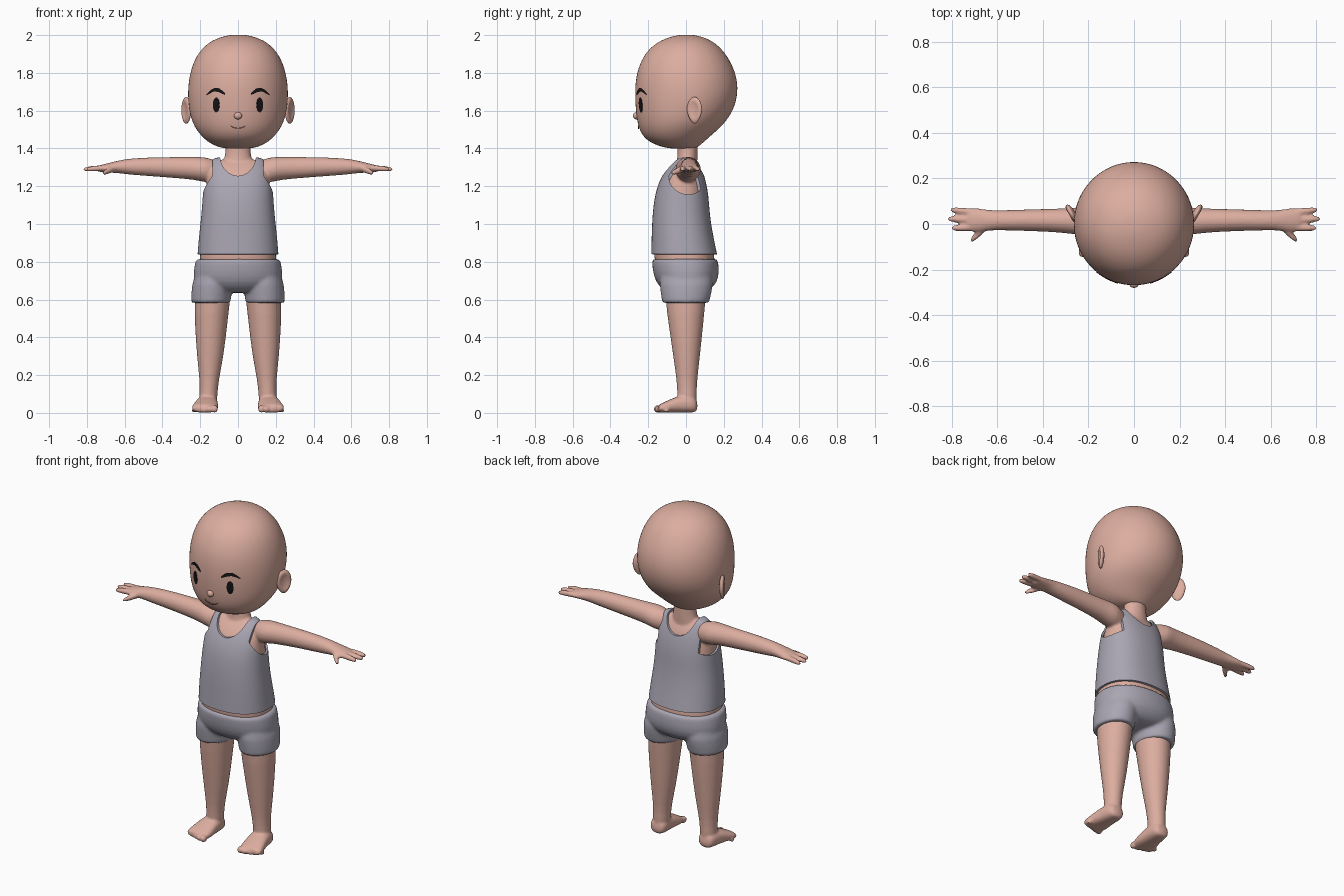
import bpy, bmesh, math
from mathutils import Vector, Matrix
from mathutils.bvhtree import BVHTree

cube = bpy.data.objects.get("Cube")
if cube:
    bpy.data.objects.remove(cube, do_unlink=True)


def material(name, rgb):
    m = bpy.data.materials.new(name)
    m.use_nodes = True
    m.diffuse_color = (*rgb, 1)
    bsdf = next(n for n in m.node_tree.nodes if n.type == 'BSDF_PRINCIPLED')
    bsdf.inputs["Base Color"].default_value = (*rgb, 1)
    bsdf.inputs["Roughness"].default_value = 0.7
    return m


SKIN = material("skin", (0.72, 0.42, 0.35))
LIP = material("lip_line", (0.36, 0.15, 0.12))
CLOTH = material("grey_cloth", (0.40, 0.38, 0.45))
BLACK = material("black", (0.008, 0.007, 0.007))


def loft(bm, axis, rings, caps=(True, True), seg=24, power=2.0, mirror=1):
    """Skin rounded cross-sections (x, y, z, radius a, radius b) along an axis."""
    loops = []
    for x, y, z, ra, rb in rings:
        loop = []
        for i in range(seg):
            t = math.tau * i / seg
            c, s = math.cos(t), math.sin(t)
            a = ra * math.copysign(abs(c) ** (2 / power), c)
            b = rb * math.copysign(abs(s) ** (2 / power), s)
            off = {'x': (0, a, b), 'y': (a, 0, b), 'z': (a, b, 0)}[axis]
            p = Vector((x, y, z)) + Vector(off)
            loop.append(bm.verts.new((p.x * mirror, p.y, p.z)))
        loops.append(loop)
    for lo, hi in zip(loops, loops[1:]):
        for i in range(seg):
            j = (i + 1) % seg
            bm.faces.new((lo[i], lo[j], hi[j], hi[i]))
    if caps[0]:
        bm.faces.new(loops[0])
    if caps[1]:
        bm.faces.new(loops[-1])


def ball(bm, center, radii, turn=0.0):
    mat = (Matrix.Translation(center) @ Matrix.Rotation(turn, 4, 'Z')
           @ Matrix.Diagonal((*radii, 1)))
    return bmesh.ops.create_uvsphere(bm, u_segments=20, v_segments=12, radius=1, matrix=mat)["verts"]


def finish(bm, name, mat, subsurf=0, voxel=0, thickness=0, cutters=()):
    bmesh.ops.recalc_face_normals(bm, faces=bm.faces)
    me = bpy.data.meshes.new(name)
    bm.to_mesh(me)
    bm.free()
    ob = bpy.data.objects.new(name, me)
    bpy.context.collection.objects.link(ob)
    if subsurf:
        ob.modifiers.new("subsurf", 'SUBSURF').levels = subsurf
    if thickness:
        m = ob.modifiers.new("shell", 'SOLIDIFY')
        m.thickness, m.offset = thickness, -1
    for c in cutters:
        m = ob.modifiers.new("cut", 'BOOLEAN')
        m.operation, m.object, m.solver = 'DIFFERENCE', c, 'EXACT'
    if voxel:
        m = ob.modifiers.new("blend", 'REMESH')
        m.mode, m.voxel_size = 'VOXEL', voxel
        m = ob.modifiers.new("relax", 'SMOOTH')
        m.factor, m.iterations = 0.5, 4
    # Bake the modifiers, then shade
    dg = bpy.context.evaluated_depsgraph_get()
    dg.update()
    ob_mesh = bpy.data.meshes.new_from_object(ob.evaluated_get(dg))
    ob.modifiers.clear()
    ob.data = ob_mesh
    ob_mesh.materials.clear()
    ob_mesh.materials.append(mat)
    bpy.ops.object.select_all(action='DESELECT')
    ob.select_set(True)
    bpy.context.view_layer.objects.active = ob
    bpy.ops.object.shade_smooth_by_angle(angle=math.radians(45))
    return ob


# Head
bm = bmesh.new()
head_profile = [  # z, front y, back y, half width
    (1.398, -0.06, 0.04, 0.05), (1.405, -0.12, 0.06, 0.10), (1.43, -0.19, 0.09, 0.155),
    (1.47, -0.235, 0.135, 0.20), (1.53, -0.258, 0.205, 0.242), (1.61, -0.268, 0.257, 0.262),
    (1.70, -0.272, 0.278, 0.268), (1.79, -0.265, 0.268, 0.258), (1.87, -0.237, 0.232, 0.232),
    (1.93, -0.195, 0.188, 0.192), (1.975, -0.132, 0.132, 0.135), (1.997, -0.06, 0.065, 0.065),
    (2.002, -0.02, 0.025, 0.025)]
loft(bm, 'z', [(0, (f + b) / 2, z, w, (b - f) / 2) for z, f, b, w in head_profile], seg=32)
head = finish(bm, "head", SKIN, subsurf=2)
surface = BVHTree.FromObject(head, bpy.context.evaluated_depsgraph_get())


def on_face(x, z, lift=0.003):
    hit = surface.ray_cast(Vector((x, -1, z)), Vector((0, 1, 0)))[0]
    return Vector((x, hit.y - lift, z))


def strip(name, points, side, mat):
    """Thin face plate along (x, z, half width) points, widened along side."""
    bm = bmesh.new()
    rows = [[bm.verts.new(on_face(x + side[0] * w * k, z + side[1] * w * k)) for k in (-1, 0, 1)]
            for x, z, w in points]
    for a, b in zip(rows, rows[1:]):
        for i in (0, 1):
            bm.faces.new((a[i], a[i + 1], b[i + 1], b[i]))
    ob = finish(bm, name, mat, thickness=0.004)
    return ob


# Eyes, brows and ears
for s, label in ((1, "left"), (-1, "right")):
    oval = [math.pi * i / 12 for i in range(13)]
    strip(label + "_eye", [(s * 0.116, 1.63 + 0.039 * math.cos(t), 0.0165 * math.sin(t) + 0.0005)
                           for t in oval], (1, 0), BLACK)
    brow = [(0.070, 1.688, 0.004), (0.085, 1.699, 0.009), (0.105, 1.709, 0.010),
            (0.125, 1.711, 0.009), (0.145, 1.702, 0.007), (0.166, 1.686, 0.002)]
    strip(label + "_brow", [(s * x, z, w) for x, z, w in brow], (0, 1), BLACK)

    bm = bmesh.new()
    axis = Vector((math.cos(0.5) * s, -math.sin(0.5), 0))
    center = Vector((0.274 * s, 0.045, 1.602))
    for v in ball(bm, center, (0.018, 0.046, 0.071), -0.5 * s):
        d = v.co - center
        out = d.dot(axis)
        if out > 0.013:                       # dished outer side
            v.co -= axis * (out - 0.012) * 2.2
        if d.z < 0:                           # narrower lobe
            v.co.y -= d.y * 0.25 * (-d.z / 0.07)
    finish(bm, label + "_ear", SKIN, subsurf=1)

# Nose and mouth
bm = bmesh.new()
ball(bm, on_face(0, 1.573, 0.002), (0.021, 0.017, 0.019))
finish(bm, "nose", SKIN)
smile = [i / 6 for i in range(-6, 7)]
strip("mouth", [(0.043 * t, 1.506 + 0.016 * t * t, 0.0032 - 0.0022 * abs(t)) for t in smile],
      (0, 1), LIP)

# Body skin: trunk, neck, arms and legs blended together
trunk = [  # z, centre y, half width, half depth
    (0.84, -0.010, 0.215, 0.175), (0.95, -0.020, 0.206, 0.162), (1.05, -0.026, 0.194, 0.152),
    (1.15, -0.023, 0.187, 0.143), (1.22, -0.019, 0.182, 0.126), (1.28, -0.012, 0.170, 0.102),
    (1.33, -0.005, 0.148, 0.070), (1.358, 0.0, 0.125, 0.042)]
bm = bmesh.new()
inner = [(0, y, z - 0.012 * (z > 1.3), w - 0.013, d - 0.014) for z, y, w, d in trunk]
loft(bm, 'z', [(0, 0, 0.72, 0.19, 0.14), (0, -0.006, 0.80, 0.206, 0.160)] + inner, power=2.3)
loft(bm, 'z', [(0, 0, 1.26, 0.09, 0.06), (0, 0.004, 1.32, 0.082, 0.056),
               (0, 0.008, 1.36, 0.069, 0.053), (0, 0.008, 1.40, 0.066, 0.053),
               (0, 0.008, 1.46, 0.066, 0.053)])
arm = [(0.09, 0.01, 1.27, 0.045, 0.055), (0.14, 0.01, 1.283, 0.055, 0.062),
       (0.18, 0.011, 1.288, 0.072, 0.067), (0.23, 0.012, 1.295, 0.062, 0.061),
       (0.31, 0.015, 1.298, 0.053, 0.057), (0.45, 0.017, 1.303, 0.048, 0.051),
       (0.58, 0.016, 1.304, 0.044, 0.043), (0.63, 0.016, 1.303, 0.044, 0.034),
       (0.68, 0.017, 1.298, 0.053, 0.026), (0.72, 0.018, 1.294, 0.052, 0.021),
       (0.74, 0.018, 1.292, 0.045, 0.016)]
leg = [(0.12, 0, 0.76, 0.095, 0.115), (0.137, -0.003, 0.60, 0.096, 0.108),
       (0.143, 0, 0.45, 0.085, 0.090), (0.147, 0.003, 0.30, 0.071, 0.071),
       (0.153, 0.005, 0.16, 0.049, 0.053), (0.156, 0.005, 0.10, 0.048, 0.052),
       (0.158, 0.008, 0.04, 0.048, 0.050)]
foot = [(0.160, 0.062, 0.036, 0.035, 0.030), (0.160, 0.035, 0.048, 0.053, 0.047),
        (0.164, -0.03, 0.048, 0.057, 0.047), (0.170, -0.085, 0.036, 0.067, 0.035),
        (0.176, -0.13, 0.026, 0.071, 0.025), (0.177, -0.15, 0.022, 0.064, 0.018)]
fingers = [(0.054, 0.808, 0.062), (0.019, 0.820, 0.022), (-0.016, 0.804, -0.018)]
for s in (1, -1):
    loft(bm, 'x', arm, mirror=s)
    loft(bm, 'z', leg, mirror=s)
    loft(bm, 'y', foot, mirror=s, power=2.5)
    for base_y, tip_x, tip_y in fingers:
        loft(bm, 'x', [(0.69, base_y, 1.296, 0.016, 0.016), (0.74, base_y, 1.295, 0.016, 0.017),
                       (tip_x - 0.02, tip_y, 1.291, 0.014, 0.015),
                       (tip_x, tip_y, 1.289, 0.009, 0.010)], seg=12, mirror=s)
    loft(bm, 'x', [(0.645, -0.005, 1.296, 0.022, 0.020), (0.68, -0.038, 1.284, 0.022, 0.018),
                   (0.705, -0.062, 1.273, 0.017, 0.015), (0.718, -0.074, 1.268, 0.010, 0.010)],
         seg=12, mirror=s)
    for i in range(5):                        # toes, big toe inside
        r = 0.021 - 0.002 * i
        ball(bm, (s * (0.123 + 0.028 * i), -0.151 + 0.005 * i * i * 0.6, r), (r * 0.85, r, r))
finish(bm, "body_skin", SKIN, subsurf=1, voxel=0.0075)


# Tank top with scooped neck and arm openings
def cutter(name, center, scale, turn_axis):
    bm = bmesh.new()
    bmesh.ops.create_cone(
        bm, cap_ends=True, segments=48, radius1=1, radius2=1, depth=1,
        matrix=Matrix.Translation(center) @ Matrix.Diagonal((*scale, 1))
        @ Matrix.Rotation(math.pi / 2, 4, turn_axis))
    ob = finish(bm, name, CLOTH)
    ob.hide_render = True
    return ob


cutters = [cutter("neck_cutter", (0, 0, 1.368), (0.096, 0.8, 0.113), 'X')]
for s in (1, -1):
    cutters.append(cutter("arm_cutter", (s * 0.236, 0.012, 1.258), (0.2, 0.104, 0.101), 'Y'))
bm = bmesh.new()
loft(bm, 'z', [(0, y, z, w, d) for z, y, w, d in trunk], caps=(False, True), power=2.3, seg=32)
finish(bm, "tank_top", CLOTH, subsurf=2, thickness=0.012, cutters=cutters)
for c in cutters:
    bpy.data.objects.remove(c, do_unlink=True)

# Shorts: hips and two short legs blended together
bm = bmesh.new()
loft(bm, 'z', [(0, -0.006, 0.818, 0.222, 0.173), (0, -0.006, 0.81, 0.226, 0.176),
               (0, 0.0, 0.75, 0.238, 0.178), (0, 0.003, 0.69, 0.238, 0.164),
               (0, 0.003, 0.65, 0.18, 0.125), (0, 0.003, 0.635, 0.10, 0.09)], power=2.2)
for s in (1, -1):
    loft(bm, 'z', [(0.12, 0, 0.76, 0.105, 0.14), (0.137, 0.002, 0.68, 0.109, 0.145),
                   (0.143, -0.001, 0.60, 0.106, 0.128), (0.143, -0.002, 0.588, 0.105, 0.126),
                   (0.143, -0.002, 0.58, 0.103, 0.124)], mirror=s)
finish(bm, "shorts", CLOTH, subsurf=1, voxel=0.009)
